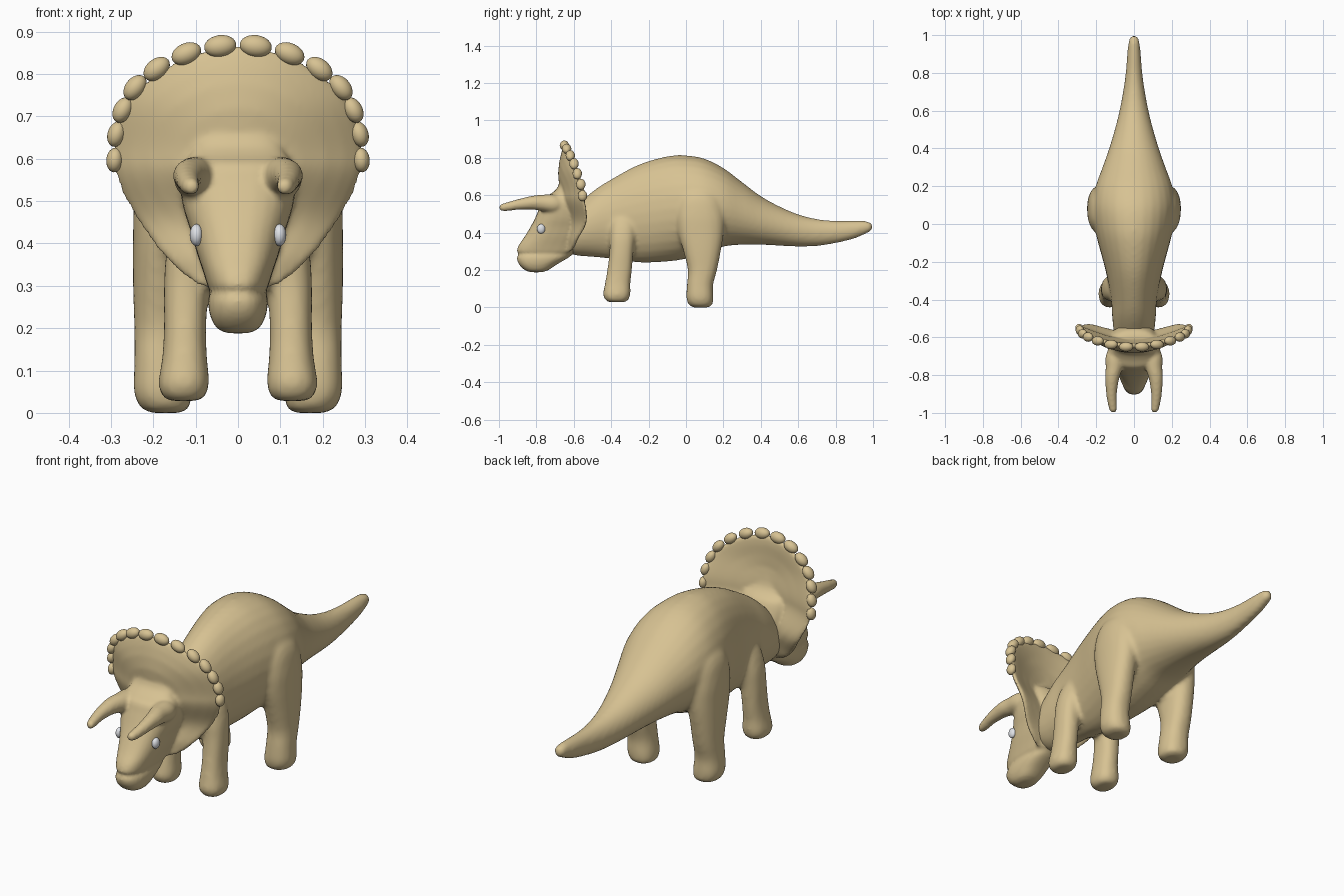
import bpy, bmesh, math
from mathutils import Vector

if "Cube" in bpy.data.objects:
    bpy.data.objects.remove(bpy.data.objects["Cube"])


def material(name, rgb):
    m = bpy.data.materials.new(name)
    m.diffuse_color = (*rgb, 1)
    m.use_nodes = True
    m.node_tree.nodes["Principled BSDF"].inputs["Base Color"].default_value = m.diffuse_color
    return m


SKIN = material("sandy skin", (0.68, 0.54, 0.29))
WHITE = material("eye white", (0.80, 0.82, 0.86))


def finish(bm, name, mat):
    bmesh.ops.recalc_face_normals(bm, faces=bm.faces[:])
    me = bpy.data.meshes.new(name)
    bm.to_mesh(me)
    bm.free()
    me.materials.append(mat)
    for p in me.polygons:
        p.use_smooth = True
    ob = bpy.data.objects.new(name, me)
    bpy.context.collection.objects.link(ob)
    return ob


def spline(rows, steps=4):
    """Smoothly interpolate a list of equal-length tuples."""
    out = []
    for i in range(len(rows) - 1):
        p0, p1, p2, p3 = (rows[max(0, min(len(rows) - 1, i + k))] for k in (-1, 0, 1, 2))
        for s in range(steps):
            t = s / steps
            out.append([0.5 * (2 * b + (c - a) * t + (2 * a - 5 * b + 4 * c - d) * t * t
                               + (3 * b - a - 3 * c + d) * t ** 3)
                        for a, b, c, d in zip(p0, p1, p2, p3)])
    return out + [list(rows[-1])]


def loft(name, rows, axis, power=2.0, n=28):
    """Rows are (position, centre 1, centre 2, radius 1, radius 2) along y or z."""
    bm = bmesh.new()
    rings = []
    for pos, c1, c2, r1, r2 in spline(rows):
        ring = []
        for k in range(n):
            a = 2 * math.pi * k / n
            u, v = math.cos(a), math.sin(a)
            u = c1 + max(r1, .003) * math.copysign(abs(u) ** (2 / power), u)
            v = c2 + max(r2, .003) * math.copysign(abs(v) ** (2 / power), v)
            ring.append(bm.verts.new((u, pos, v) if axis == "y" else (u, v, pos)))
        rings.append(ring)
    for a, b in zip(rings, rings[1:]):
        for k in range(n):
            bm.faces.new((a[k], a[(k + 1) % n], b[(k + 1) % n], b[k]))
    bm.faces.new(rings[0])
    bm.faces.new(rings[-1])
    return finish(bm, name, SKIN)


def ball(name, loc, radii, mat, angle=0.0):
    bm = bmesh.new()
    bmesh.ops.create_uvsphere(bm, u_segments=20, v_segments=12, radius=1)
    ob = finish(bm, name, mat)
    ob.location, ob.scale, ob.rotation_euler = loc, radii, (0, angle, 0)
    return ob


def fuse(name, parts, voxel, smooth):
    """Join parts and blend their seams into one skin."""
    bpy.ops.object.select_all(action="DESELECT")
    for p in parts:
        p.select_set(True)
    bpy.context.view_layer.objects.active = parts[0]
    bpy.ops.object.join()
    ob = parts[0]
    ob.name = name
    r = ob.modifiers.new("blend", "REMESH")
    r.mode, r.voxel_size, r.use_smooth_shade = "VOXEL", voxel, True
    s = ob.modifiers.new("soften", "SMOOTH")
    s.factor, s.iterations = 0.5, smooth


# Trunk and tail: y, top, bottom, half width
trunk = [(-.66, .47, .31, .06), (-.60, .53, .28, .10), (-.5, .62, .27, .115), (-.4, .685, .26, .122),
         (-.25, .765, .24, .15), (-.1, .808, .245, .19), (0, .813, .26, .212), (.1, .795, .29, .22),
         (.2, .745, .325, .203), (.3, .67, .335, .167), (.4, .595, .335, .132), (.5, .54, .33, .102),
         (.6, .498, .325, .077), (.7, .473, .328, .058), (.8, .463, .343, .044), (.9, .463, .367, .036),
         (.965, .462, .395, .029), (.99, .452, .408, .02), (1.0, .435, .42, .006)]
parts = [loft("trunk", [(y, 0, (t + b) / 2, w, (t - b) / 2) for y, t, b, w in trunk], "y")]

# Legs: z, x centre, y centre, x radius, y radius
hind = [(0, .17, .08, .035, .04), (.012, .172, .078, .058, .062), (.05, .178, .074, .068, .072),
        (.12, .182, .075, .063, .07), (.2, .183, .088, .062, .078), (.3, .182, .086, .066, .1),
        (.4, .177, .08, .071, .122), (.5, .165, .075, .08, .13), (.6, .14, .07, .085, .11),
        (.68, .11, .06, .05, .05)]
fore = [(.028, .128, -.37, .03, .04), (.038, .128, -.37, .05, .06), (.07, .128, -.37, .06, .073),
        (.13, .126, -.365, .053, .068), (.2, .125, -.355, .05, .066), (.3, .122, -.345, .053, .064),
        (.38, .113, -.34, .056, .068), (.46, .095, -.335, .05, .065), (.53, .07, -.33, .03, .04)]
for s in (-1, 1):
    for nm, rows in (("hind_leg", hind), ("front_leg", fore)):
        parts.append(loft(nm, [(z, s * x, y, rx, ry) for z, x, y, rx, ry in rows], "z", 2.3))
fuse("body", parts, .011, 8)

# Head: z, front y, back y, half width (with a small crease for the mouth)
head = [(.188, -.83, -.77, .025), (.2, -.862, -.735, .05), (.23, -.893, -.69, .066), (.265, -.905, -.63, .071),
        (.287, -.893, -.60, .066), (.3, -.905, -.57, .072), (.335, -.893, -.55, .083), (.38, -.862, -.53, .098),
        (.43, -.832, -.52, .112), (.48, -.806, -.52, .128), (.54, -.78, -.54, .138), (.585, -.76, -.56, .132),
        (.61, -.72, -.59, .115), (.64, -.688, -.61, .10), (.70, -.668, -.625, .07), (.75, -.66, -.64, .02)]
parts = [loft("head", [(z, 0, (f + b) / 2, w, (b - f) / 2) for z, f, b, w in head], "z", 2.4)]

# Brow horns: y, x, z, radius
horn = [(-.64, .095, .55, .03), (-.70, .10, .553, .05), (-.76, .105, .558, .045), (-.82, .116, .56, .037),
        (-.9, .119, .55, .028), (-.96, .114, .538, .023), (-.99, .11, .534, .017), (-1.0, .109, .533, .004)]
for s in (-1, 1):
    parts.append(loft("horn", [(y, s * x, z, r, r) for y, x, z, r in horn], "y"))

# Neck frill: a curved shield, half outline in x and z
half = [(0, .868), (.1, .85), (.19, .805), (.255, .745), (.288, .67), (.295, .6), (.278, .53),
        (.235, .45), (.175, .37), (.10, .305), (0, .28)]
spine = [(.26, -.64), (.34, -.615), (.45, -.592), (.6, -.632), (.75, -.652), (.9, -.645)]


def frill_y(x, z):
    for (z0, y0), (z1, y1) in zip(spine, spine[1:]):
        if z <= z1:
            t = max(0, (z - z0) / (z1 - z0))
            break
    t = min(t, 1)
    t = t * t * (3 - 2 * t)
    return y0 + (y1 - y0) * t + x * x


right = spline(half, 4)
outline = right + [[-x, z] for x, z in right[-2:0:-1]]
levels = [.12, .3, .5, .7, .85, .94, .98, 1.0]
bm = bmesh.new()
n = len(outline)
rings = []
for side, ts in ((-1, levels), (1, levels[-2::-1])):
    for t in ts:
        ring = []
        for x, z in outline:
            px, pz = x * t, .57 + (z - .57) * t
            h = .022 * math.sqrt(max(0, 1 - t ** 6))
            if side < 0:
                h += .022 * (1 - t * t) ** 2
            ring.append(bm.verts.new((px, frill_y(px, pz) + side * h, pz)))
        rings.append(ring)
for a, b in zip(rings, rings[1:]):
    for k in range(n):
        bm.faces.new((a[k], a[(k + 1) % n], b[(k + 1) % n], b[k]))
bm.faces.new(rings[0])
bm.faces.new(rings[-1])
parts.append(finish(bm, "frill", SKIN))
fuse("head_and_frill", parts, .008, 5)

# Knobs along the frill rim, and the eyes
knobs = [(.042, .866), (.122, .848), (.192, .812), (.243, .768), (.272, .715), (.287, .658), (.291, .597)]
for s in (-1, 1):
    for i, (x, z) in enumerate(knobs):
        tilt = s * math.atan2(x, z - .57)
        w = .038 - .0015 * i
        ball("frill_knob", (s * x, frill_y(x, z) - .006, z), (w, .025, .026 - .001 * i), SKIN, tilt)
    ball("eye", (s * .098, -.775, .42), (.016, .022, .026), WHITE)
